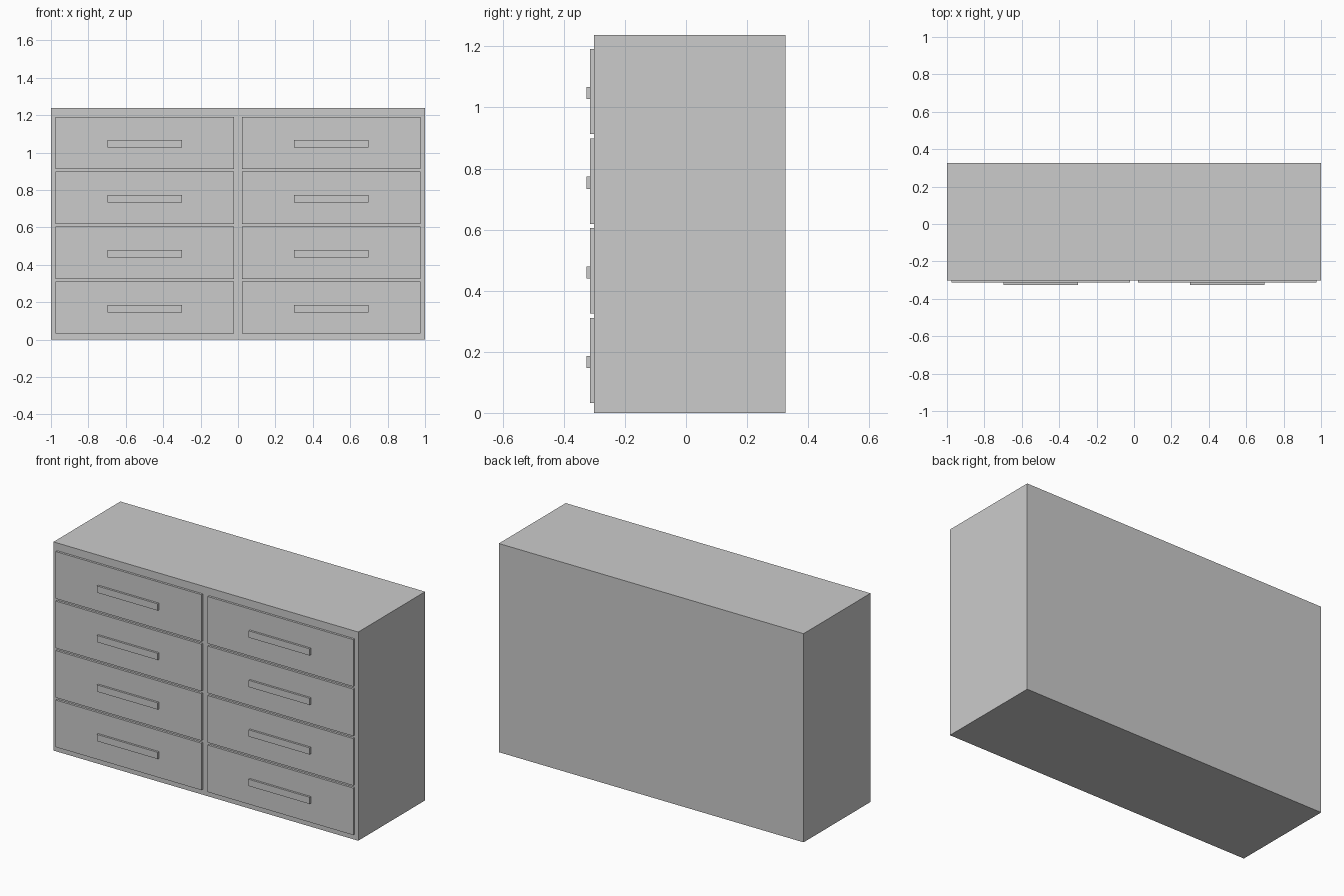
import bpy

if "Cube" in bpy.data.objects:
    bpy.data.objects.remove(bpy.data.objects["Cube"])


def box(name, x, y, z):
    """Box spanning the (min, max) ranges on each axis."""
    bpy.ops.mesh.primitive_cube_add(
        size=1, location=[(a + b) / 2 for a, b in (x, y, z)])
    ob = bpy.context.object
    ob.name = name
    ob.scale = [b - a for a, b in (x, y, z)]
    bpy.ops.object.transform_apply(location=False, rotation=False, scale=True)
    return ob


BACK, FRONT, DRAWER, HANDLE = 0.326, -0.301, -0.314, -0.326
ROWS, PITCH, HEIGHT, BOTTOM = 4, 0.2936, 0.279, 0.032

# Cabinet body
box("cabinet_body", (-1, 1), (FRONT, BACK), (0, 1.238))

# Two columns of drawer fronts with bar handles
for side, cx in (("left", -0.4985), ("right", 0.4985)):
    for row in range(ROWS):
        z0 = BOTTOM + row * PITCH
        zc = z0 + HEIGHT / 2 - 0.005
        box(f"drawer_front_{side}_{row + 1}", (cx - 0.478, cx + 0.478),
            (DRAWER, FRONT), (z0, z0 + HEIGHT))
        box(f"drawer_handle_{side}_{row + 1}", (cx - 0.2, cx + 0.2),
            (HANDLE, DRAWER), (zc - 0.02, zc + 0.02))
